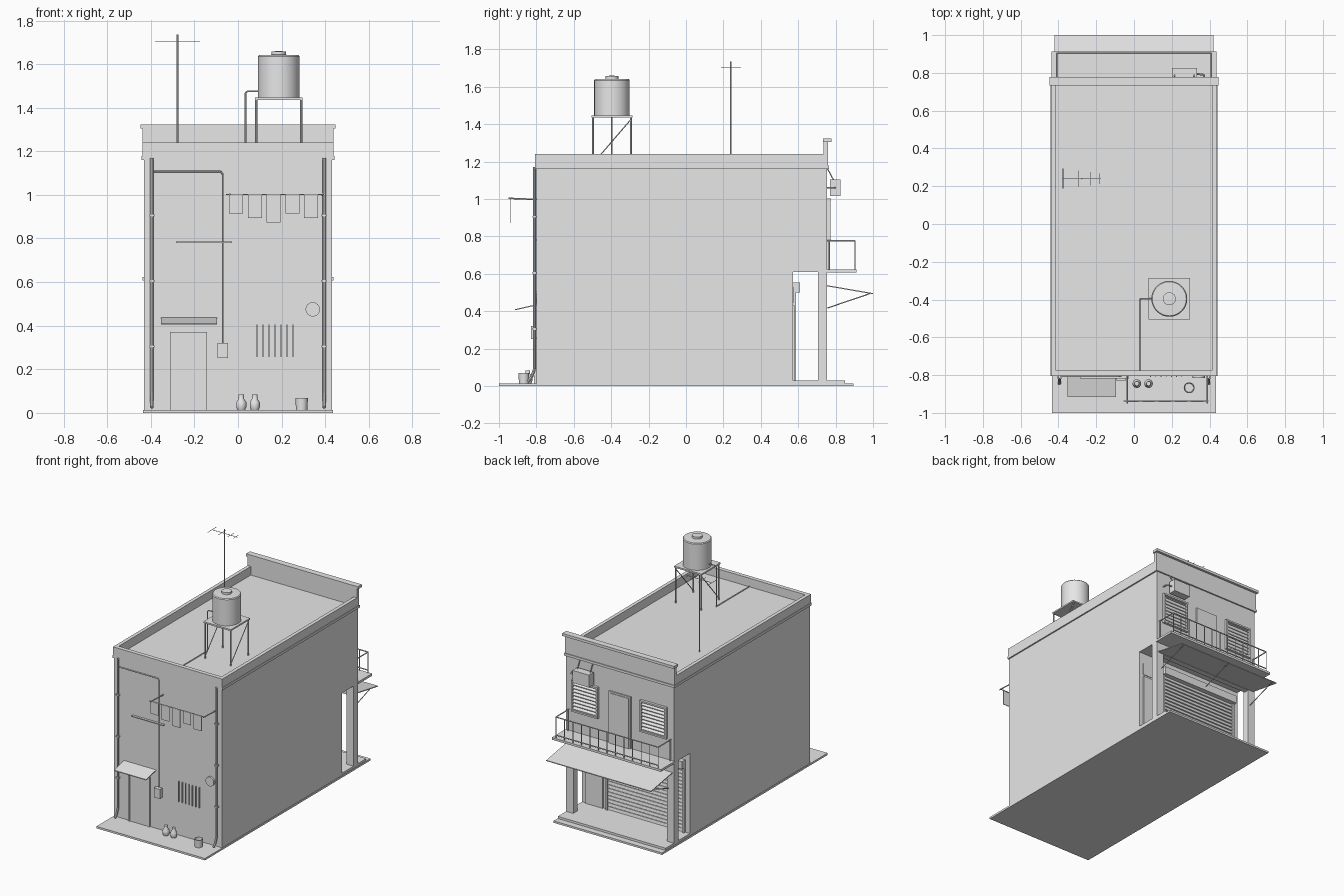
import bpy
import bmesh
from math import pi
from mathutils import Vector

if "Cube" in bpy.data.objects:
    bpy.data.objects.remove(bpy.data.objects["Cube"])

GREY = bpy.data.materials.new("plain_grey")
GREY.use_nodes = True
GREY.diffuse_color = (0.8, 0.8, 0.8, 1)
GREY.node_tree.nodes["Principled BSDF"].inputs["Base Color"].default_value = (0.8, 0.8, 0.8, 1)


def finish(name, bm):
    bmesh.ops.recalc_face_normals(bm, faces=bm.faces[:])
    me = bpy.data.meshes.new(name)
    bm.to_mesh(me)
    bm.free()
    me.materials.append(GREY)
    ob = bpy.data.objects.new(name, me)
    bpy.context.collection.objects.link(ob)
    return ob


def box(name, x, y, z):
    """Box from (min, max) pairs."""
    bm = bmesh.new()
    bmesh.ops.create_cube(bm, size=1)
    for v in bm.verts:
        v.co = [lo + (hi - lo) * (c + 0.5) for c, (lo, hi) in zip(v.co, (x, y, z))]
    return finish(name, bm)


def side_profile(name, x, points):
    """Extrude a (y, z) outline between two x values."""
    bm = bmesh.new()
    face = bm.faces.new([bm.verts.new((x[0], *p)) for p in points])
    ext = bmesh.ops.extrude_face_region(bm, geom=[face])
    verts = [g for g in ext["geom"] if isinstance(g, bmesh.types.BMVert)]
    bmesh.ops.translate(bm, verts=verts, vec=(x[1] - x[0], 0, 0))
    return finish(name, bm)


def sheet(name, x, a, b, t=0.006):
    """Thin sloping plate between two (y, z) points."""
    return side_profile(name, x, [a, b, (b[0], b[1] - t), (a[0], a[1] - t)])


def rod(name, points, r=0.004, sides=8):
    """Straight-segment tube through the points."""
    bm = bmesh.new()
    for a, b in zip(points, points[1:]):
        a, b = Vector(a), Vector(b)
        d = b - a
        new = bmesh.ops.create_cone(bm, cap_ends=True, segments=sides,
                                    radius1=r, radius2=r, depth=d.length)["verts"]
        turn = d.to_track_quat("Z", "Y")
        for v in new:
            v.co = turn @ v.co + (a + b) / 2
    return finish(name, bm)


def lathe(name, centre, profile, sides=32):
    """Spin an (r, z) profile about a vertical axis."""
    bm = bmesh.new()
    verts = [bm.verts.new((r, 0, z)) for r, z in profile]
    edges = [bm.edges.new(pair) for pair in zip(verts, verts[1:])]
    bmesh.ops.spin(bm, geom=verts + edges, cent=(0, 0, 0), axis=(0, 0, 1),
                   angle=2 * pi, steps=sides)
    bmesh.ops.remove_doubles(bm, verts=bm.verts[:], dist=0.0002)
    bmesh.ops.translate(bm, verts=bm.verts[:], vec=centre)
    ob = finish(name, bm)
    bpy.ops.object.select_all(action="DESELECT")
    ob.select_set(True)
    bpy.context.view_layer.objects.active = ob
    bpy.ops.object.shade_smooth_by_angle(angle=0.6)
    return ob


FRONT, BACK, W = -0.8, 0.755, 0.432

# Ground slab, porch floor and the main block with its open porch
box("ground_slab", (-0.435, 0.435), (-1, 0.895), (0, 0.014))
box("porch_floor", (-W, W), (0.56, 0.85), (0.014, 0.03))
side_profile("main_block", (-W, W), [(FRONT, 0.01), (0.572, 0.01), (0.572, 0.61),
                                     (BACK, 0.61), (BACK, 1.175), (FRONT, 1.175)])
for s, side in ((-1, "right"), (1, "left")):
    xs = sorted((s * W, s * 0.375))
    box(f"porch_column_{side}", xs, (0.705, BACK), (0.014, 0.61))
    # Roof edge walls
    xs = sorted((s * 0.438, s * 0.412))
    box(f"roof_wall_{side}", xs, (FRONT, 0.74), (1.165, 1.24))
    # Drain pipe with a kicked-out foot and clips
    x = s * 0.395
    rod(f"drain_pipe_{side}", [(x, -0.81, 1.17), (x, -0.81, 0.09),
                               (x, -0.825, 0.05), (x, -0.845, 0.025)], 0.008)
    for z in (0.3, 0.6, 0.9):
        box(f"pipe_clip_{side}", (x - 0.011, x + 0.011), (-0.82, FRONT), (z, z + 0.01))

box("roof_wall_front", (-0.438, 0.438), (-0.806, -0.776), (1.165, 1.24))
box("cornice", (-0.442, 0.442), (-0.806, 0.765), (1.16, 1.178))
box("tall_parapet", (-0.438, 0.438), (0.735, 0.76), (1.16, 1.307))
box("parapet_cap", (-0.448, 0.448), (0.732, 0.777), (1.305, 1.324))

# Water tank on its stand
TX, TY = 0.187, -0.396
lathe("water_tank", (TX, TY, 0), [(0, 1.445), (0.095, 1.445), (0.095, 1.635), (0.09, 1.641),
                                  (0.034, 1.643), (0.034, 1.658), (0, 1.66)])
box("tank_platform", (TX - 0.11, TX + 0.11), (TY - 0.11, TY + 0.11), (1.435, 1.446))
for sx in (-0.103, 0.103):
    for sy in (-0.101, 0.101):
        rod("stand_leg", [(TX + sx, TY + sy, 1.17), (TX + sx, TY + sy, 1.44)], 0.005)
    rod("stand_brace", [(TX + sx, TY - 0.101, 1.19), (TX + sx, TY + 0.101, 1.425)], 0.003)
rod("tank_pipe", [(0.1, TY, 1.475), (0.042, TY, 1.475), (0.034, TY, 1.467),
                  (0.034, TY, 1.182), (0.034, -0.78, 1.182)], 0.004)

# Antenna
rod("antenna_mast", [(-0.277, 0.24, 1.17), (-0.277, 0.24, 1.735)], 0.004)
rod("antenna_boom", [(-0.38, 0.24, 1.705), (-0.175, 0.24, 1.705)], 0.002)
for x, h in ((-0.376, 0.053), (-0.296, 0.044), (-0.228, 0.036), (-0.185, 0.028)):
    rod("antenna_element", [(x, 0.24 - h, 1.705), (x, 0.24 + h, 1.705)], 0.0015)

# Front door and canopy
for x in (-0.312, -0.151):
    box("door_jamb", (x, x + 0.009), (-0.812, FRONT), (0.014, 0.372))
box("door_head", (-0.312, -0.142), (-0.812, FRONT), (0.36, 0.372))
box("front_door", (-0.303, -0.151), (-0.806, FRONT), (0.014, 0.36))
sheet("door_canopy", (-0.353, -0.096), (FRONT, 0.437), (-0.915, 0.411))

# Meter box, conduit and wall rail
box("meter_box", (-0.093, -0.046), (-0.83, FRONT), (0.252, 0.32))
rod("conduit", [(-0.07, -0.806, 0.31), (-0.07, -0.806, 1.095), (-0.08, -0.806, 1.107),
                (-0.385, -0.806, 1.107)], 0.004)
box("wall_ledge", (-0.285, -0.027), (-0.817, FRONT), (0.779, 0.786))

# Barred vent and round fan cover
for i in range(7):
    x = 0.088 + i * 0.0275
    box("vent_bar", (x - 0.002, x + 0.002), (-0.81, FRONT), (0.257, 0.405))
rod("fan_cover", [(0.343, FRONT, 0.475), (0.343, -0.815, 0.475)], 0.033, 24)

# Washing line
for x in (-0.037, 0.388):
    rod("line_arm", [(x, FRONT, 0.998), (x, -0.95, 1.004)], 0.004)
rod("washing_line", [(-0.055, -0.937, 1.002), (0.395, -0.937, 1.002)], 0.003)
for i, low in enumerate((0.915, 0.895, 0.873, 0.915, 0.895)):
    x = -0.041 + i * 0.086
    box("hanging_cloth", (x, x + 0.064), (-0.942, -0.937), (low, 1.002))

# Gas bottles and bucket
for x in (0.015, 0.077):
    lathe("gas_bottle", (x, -0.845, 0.014), [(0, 0), (0.018, 0), (0.023, 0.012), (0.023, 0.035),
                                             (0.012, 0.052), (0.012, 0.07), (0, 0.07)], 16)
lathe("bucket", (0.292, -0.867, 0.014), [(0, 0), (0.026, 0), (0.029, 0.055), (0.025, 0.055),
                                         (0.023, 0.006), (0, 0.006)], 20)

# Porch shutter with guides and roll box, and side door
box("shutter_roll_box", (-0.395, 0.235), (0.57, 0.61), (0.5, 0.555))
for i in range(18):
    z = 0.03 + i * 0.0262
    side_profile("shutter_slat", (-0.38, 0.22), [(0.57, z), (0.58, z + 0.003),
                                                 (0.576, z + 0.024), (0.57, z + 0.025)])
for x in (-0.395, 0.22):
    box("shutter_guide", (x, x + 0.015), (0.57, 0.588), (0.03, 0.5))
box("porch_door", (0.262, 0.4), (0.57, 0.58), (0.03, 0.43))
box("porch_door_transom", (0.262, 0.4), (0.57, 0.576), (0.445, 0.53))

# Balcony
box("balcony_slab", (-0.437, 0.437), (0.75, 0.912), (0.608, 0.624))
for z in (0.645, 0.776):
    rod("balcony_rail", [(-0.41, 0.903, z), (0.41, 0.903, z)], 0.004)
for i in range(13):
    x = -0.41 + i * 0.82 / 12
    rod("baluster", [(x, 0.903, 0.62), (x, 0.903, 0.776)], 0.003)
for x in (-0.41, 0.41):
    rod("balcony_side_rail", [(x, BACK, 0.776), (x, 0.903, 0.776)], 0.004)
    rod("balcony_wall_post", [(x, 0.765, 0.62), (x, 0.765, 0.776)], 0.004)

# Upper door and louvred windows
box("balcony_door_frame", (-0.09, 0.085), (BACK, 0.764), (0.624, 1.0))
box("balcony_door", (-0.078, 0.073), (BACK, 0.768), (0.624, 0.988))
for cx in (-0.275, 0.275):
    for s in (-1, 1):
        box("window_stile", (cx + s * 0.1 - 0.006, cx + s * 0.1 + 0.006), (BACK, 0.772), (0.78, 1.0))
    for z in (0.775, 0.99):
        box("window_rail", (cx - 0.106, cx + 0.106), (BACK, 0.774), (z, z + 0.012))
    for i in range(8):
        z = 0.79 + i * 0.025
        sheet("window_louvre", (cx - 0.094, cx + 0.094), (BACK, z + 0.02), (0.77, z + 0.006), 0.005)

# Air conditioner with hangers and hose
box("air_conditioner", (0.2, 0.333), (0.77, 0.825), (1.015, 1.105))
for x in (0.215, 0.318):
    rod("conditioner_hanger", [(x, BACK, 1.165), (x, 0.79, 1.1)], 0.003)
rod("conditioner_hose", [(0.33, 0.795, 1.06), (0.37, 0.79, 1.06), (0.375, BACK, 1.06)], 0.005)

# Street awning and struts
sheet("street_awning", (-0.42, 0.42), (0.75, 0.54), (1.0, 0.497))
for x in (-0.39, 0, 0.39):
    rod("awning_strut", [(x, BACK, 0.417), (x, 0.985, 0.495)], 0.003)
box("awning_beam", (-W, W), (0.715, BACK), (0.53, 0.61)).hide_render = False
